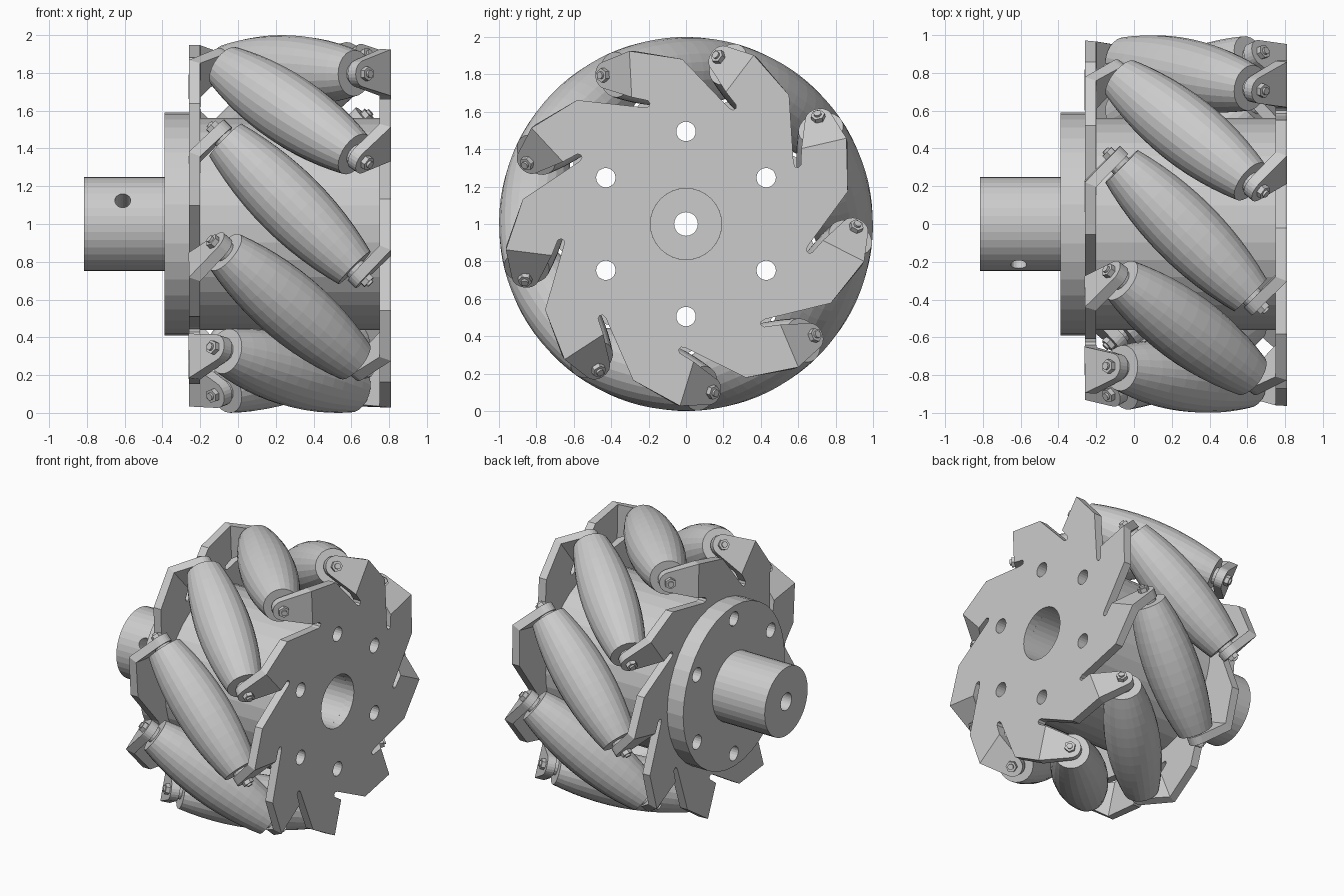
import bpy, bmesh
from math import pi, sin, cos, sqrt, radians
from mathutils import Matrix, Vector

if "Cube" in bpy.data.objects:
    bpy.data.objects.remove(bpy.data.objects["Cube"])

COUNT = 9              # rollers
PHI0 = radians(12.5)   # angle of the first roller
MID = 0.275            # x of the roller centres
RHO = 0.814            # distance of roller axes from the wheel axis
R2 = sqrt(0.5)
AXIS_Z = Matrix.Translation((0, 0, 1))


def add_object(name, bm, matrix=Matrix()):
    bmesh.ops.recalc_face_normals(bm, faces=bm.faces)
    mesh = bpy.data.meshes.new(name)
    bm.to_mesh(mesh)
    bm.free()
    return place(name, mesh, matrix)


def place(name, mesh, matrix):
    ob = bpy.data.objects.new(name, mesh)
    ob.matrix_world = matrix
    bpy.context.collection.objects.link(ob)
    return ob


def lathe(bm, profile, n, closed=False, matrix=Matrix()):
    """Revolve (x, radius) points about the x axis, capped or as a closed ring."""
    rings = [[bm.verts.new(matrix @ Vector((x, r * cos(2 * pi * i / n), r * sin(2 * pi * i / n))))
              for i in range(n)] for x, r in profile]
    pairs = list(zip(rings, rings[1:]))
    if closed:
        pairs.append((rings[-1], rings[0]))
    else:
        bm.faces.new(rings[0])
        bm.faces.new(rings[-1])
    for a, b in pairs:
        for i in range(n):
            j = (i + 1) % n
            bm.faces.new((a[i], a[j], b[j], b[i]))


def lathe_object(name, profile, n, closed=False, matrix=AXIS_Z):
    bm = bmesh.new()
    lathe(bm, profile, n, closed)
    return add_object(name, bm, matrix)


def wheel_point(phi, x, t, rho):
    """Point from axial, tangential and radial offsets at a wheel angle."""
    return Vector((x, rho * cos(phi) - t * sin(phi), 1 + rho * sin(phi) + t * cos(phi)))


def side_plate(name, side):
    """Plate with one bent tab per roller; side is +1 (right) or -1 (left)."""
    bend, dx, tab_r = 0.25, 0.505, 0.072
    bm = bmesh.new()
    core, tabs = [], []

    def vert(phi, u, rho):
        over = max(0, u - bend) * R2
        t = min(u, bend) + over
        return bm.verts.new(wheel_point(phi, MID + side * (dx - over), side * t, rho))

    for k in range(COUNT):
        phi = PHI0 - side * 2 * pi * k / COUNT
        slot = [vert(phi, u, r) for u, r in
                ((0.195, 0.632), (0.172, 0.636), (0.165, 0.652), (0.175, 0.668))]
        low, high = vert(phi, bend, 0.69), vert(phi, bend, 0.937)
        corner = vert(phi, -0.018, 0.882)
        core += slot + [low, high, corner]
        u0 = bend + (sqrt(2) * (dx + bend) / 2 * R2 - bend) / R2
        arc = [vert(phi, u0 + tab_r * cos(radians(a)), RHO + tab_r * sin(radians(a)))
               for a in range(75, -76, -15)]
        tabs.append([low, high] + arc)
    bm.faces.new(core)
    for tab in tabs:
        bm.faces.new(tab)
    ob = add_object(name, bm)
    mod = ob.modifiers.new("thickness", 'SOLIDIFY')
    mod.thickness, mod.offset, mod.use_even_offset = 0.06, 0, True
    return ob


def drill(ob, cutters):
    """Subtract the cutters and bake the modifiers."""
    for c in cutters:
        mod = ob.modifiers.new("hole", 'BOOLEAN')
        mod.operation, mod.solver, mod.object = 'DIFFERENCE', 'EXACT', c
    bpy.context.view_layer.update()
    deps = bpy.context.evaluated_depsgraph_get()
    mesh = bpy.data.meshes.new_from_object(ob.evaluated_get(deps))
    ob.modifiers.clear()
    ob.data = mesh


# hole cutters
bm = bmesh.new()
for k in range(6):
    a = radians(30 + 60 * k)
    lathe(bm, [(-1.2, 0.052), (1.2, 0.052)], 20,
          matrix=Matrix.Translation((0, 0.495 * cos(a), 0.495 * sin(a))))
bolt_holes = add_object("bolt_hole_cutter", bm, AXIS_Z)
bore = lathe_object("bore_cutter", [(-1.2, 0.19), (1.2, 0.19)], 32)
screw_hole = lathe_object("set_screw_cutter", [(0.03, 0.042), (0.5, 0.042)], 20,
                          matrix=Matrix.Translation((-0.61, 0, 1)) @
                          Vector((0, -cos(pi / 6), 0.5)).to_track_quat('X', 'Z').to_matrix().to_4x4())

# hub with shaft and flange, and the central drum
hub = lathe_object("hub", [(-0.815, 0.063), (-0.815, 0.25), (-0.39, 0.25),
                           (-0.39, 0.59), (-0.26, 0.59), (-0.26, 0.063)], 36, True)
drum = lathe_object("drum", [(-0.2, 0.19), (-0.2, 0.56), (0.75, 0.56), (0.75, 0.19)], 36, True)
drill(hub, [bolt_holes, screw_hole])
drill(drum, [bolt_holes])

# side plates
for name, side in (("right_plate", 1), ("left_plate", -1)):
    drill(side_plate(name, side), [bolt_holes, bore])

for c in (bolt_holes, bore, screw_hole):
    bpy.data.objects.remove(c)

# barrel roller profile, following the wheel's outer cylinder
barrel = []
for i in range(-6, 7):
    s = 0.45 * i / 6
    dist = sqrt(RHO ** 2 + s * s / 2)
    lean = s * R2 / dist
    gap = 1 - dist
    barrel.append((s + gap * lean * R2, gap * sqrt(1 - lean ** 2 / 2)))
barrel = [(barrel[0][0], 0.02)] + barrel + [(barrel[-1][0], 0.02)]

# axle with washers, and hexagonal nuts
half_axle = [(0.605, 0.02), (0.506, 0.02), (0.506, 0.058), (0.47, 0.058), (0.47, 0.02)]
axle = [(-x, r) for x, r in half_axle] + half_axle[::-1]

meshes = {}
for k in range(COUNT):
    phi = PHI0 + 2 * pi * k / COUNT
    radial = Vector((0, cos(phi), sin(phi)))
    along = Vector((1, -sin(phi), cos(phi))).normalized()
    basis = Matrix((along, radial, along.cross(radial))).transposed().to_4x4()
    m = Matrix.Translation(wheel_point(phi, MID, 0, RHO)) @ basis
    for part, profile, n, closed in (
            ("roller", barrel, 24, True), ("axle", axle, 16, False),
            ("nut_right", [(0.56, 0.038), (0.592, 0.038)], 6, False),
            ("nut_left", [(-0.592, 0.038), (-0.56, 0.038)], 6, False)):
        name = f"{part}_{k + 1}"
        if part in meshes:
            place(name, meshes[part], m)
        else:
            meshes[part] = lathe_object(name, profile, n, closed, m).data
